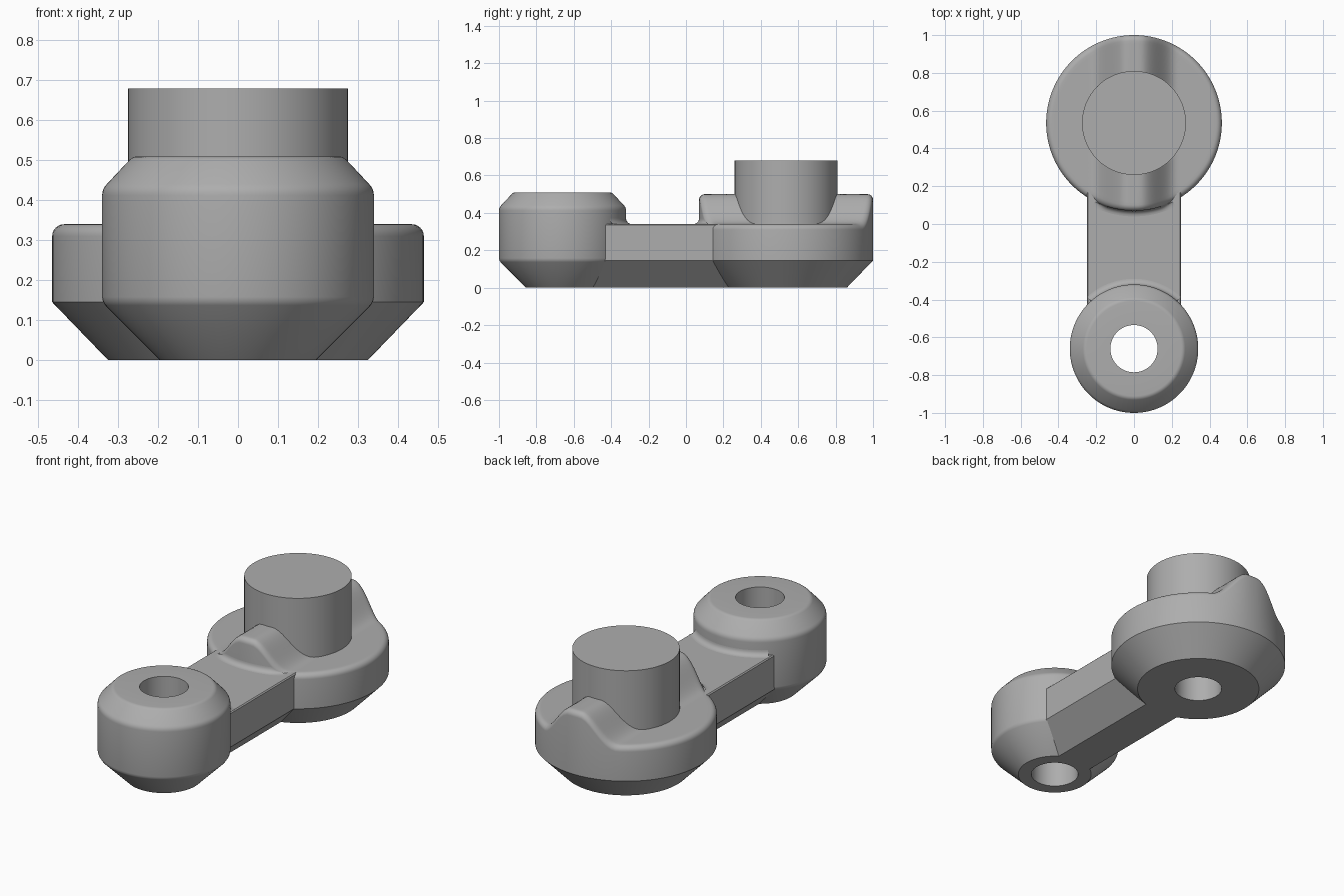
import bpy, bmesh, math

if "Cube" in bpy.data.objects:
    bpy.data.objects.remove(bpy.data.objects["Cube"])

SEG = 128
FLAT = 0.34                      # height of the arm and the low part of the disc
DISC_Y, BOSS_Y = 0.535, -0.66    # centres of the two ends

grey = bpy.data.materials.new("grey")
grey.diffuse_color = (0.42, 0.42, 0.42, 1)
grey.use_nodes = True
grey.node_tree.nodes["Principled BSDF"].inputs["Base Color"].default_value = grey.diffuse_color


def finish(bm, name, angle=30, recalc=True):
    if recalc:
        bmesh.ops.recalc_face_normals(bm, faces=bm.faces)
    me = bpy.data.meshes.new(name)
    bm.to_mesh(me)
    bm.free()
    me.materials.append(grey)
    for p in me.polygons:
        p.use_smooth = True
    me.set_sharp_from_angle(angle=math.radians(angle))
    ob = bpy.data.objects.new(name, me)
    bpy.context.collection.objects.link(ob)
    return ob


def ridge(x):
    """Extra height of the wave that runs along y over the disc."""
    t = min(max((abs(x) - 0.03) / 0.20, 0), 1)
    return 0.16 * (1 + math.cos(math.pi * t)) / 2


def revolve(name, profile, cy, start=0, sweep=math.tau, lift=None, closed=False):
    """Turn (radius, z) points around a vertical axis; lift(i, x) raises z."""
    bm = bmesh.new()
    full = sweep >= math.tau
    n = SEG if full else 40
    cols = []
    for k in range(n if full else n + 1):
        a = start + sweep * k / n
        col = []
        for i, (r, z) in enumerate(profile):
            x = r * math.cos(a)
            col.append(bm.verts.new((x, cy + r * math.sin(a),
                                     z + (lift(i, x) if lift else 0))))
        cols.append(col)
    m = len(profile)
    for k in range(n):
        a, b = cols[k], cols[(k + 1) % len(cols)]
        for i in range(m if closed else m - 1):
            j = (i + 1) % m
            bm.faces.new((a[i], b[i], b[j], a[j]))
    if full and not closed:      # cap both ends where the profile meets the axis
        for i in (0, m - 1):
            bm.faces.new([c[i] for c in cols])
    return finish(bm, name, recalc=full)


def arc(r, z, rad, a0, a1, n=6):
    """Points on a rounded corner, angles in degrees."""
    return [(r + rad * math.cos(math.radians(a0 + (a1 - a0) * i / n)),
             z + rad * math.sin(math.radians(a0 + (a1 - a0) * i / n)))
            for i in range(n + 1)]


# Large disc with blind hole below and a wavy top
base = [(0.125, 0.50), (0.125, 0), (0.325, 0), (0.465, 0.145)]
top = arc(0.435, FLAT - 0.03, 0.03, 0, 90)
top += [(0.435 - 0.165 * i / 10, FLAT) for i in range(1, 11)]
bm_lift = lambda i, x: ridge(x) if i >= len(base) else 0
disc = revolve("large_disc", base + top + [(0.26, 0.33), (0.26, 0.50)],
               DISC_Y, lift=lambda i, x: bm_lift(i, x) if i < len(base + top) else 0,
               closed=True)

# Blind hole ceiling
revolve("blind_hole_ceiling", [(0.125, 0.50), (0.125, 0.52)], DISC_Y)

# Pin
revolve("pin", [(0.275, 0.525), (0.275, 0.68)], DISC_Y)
revolve("pin_wall", [(0.268, 0.30), (0.275, 0.30), (0.275, 0.53), (0.268, 0.53)],
        DISC_Y, closed=True)

# Small boss with a through hole
boss = [(0.125, 0.51), (0.125, 0), (0.195, 0)]
boss += [(0.332, 0.137), (0.338, 0.147), (0.34, 0.158)]
boss += arc(0.30, 0.412, 0.04, 0, 45, 4)
boss += arc(0.25, 0.48, 0.03, 45, 90, 4)
revolve("small_boss", boss, BOSS_Y, closed=True)

# Connecting arm, chamfered underneath
bm = bmesh.new()
half = [(0.108, 0), (0.25, 0.145), (0.25, FLAT - 0.006), (0.244, FLAT)]
section = half + [(-x, z) for x, z in reversed(half)]
ends = [[bm.verts.new((x, y, z)) for x, z in section] for y in (-0.51, 0.25)]
for i in range(len(section)):
    j = (i + 1) % len(section)
    bm.faces.new((ends[0][i], ends[0][j], ends[1][j], ends[1][i]))
for e in ends:
    bm.faces.new(e)
finish(bm, "connecting_arm")

# Fillets where the arm top meets the boss and the ridge
f = 0.03
fillet = arc(f, f, f, 270, 180, 6)       # from the arm top to the wall
w = math.asin(0.248 / 0.37)
revolve("boss_fillet", [(0.34 + r, FLAT + z) for r, z in fillet], BOSS_Y,
        math.pi / 2 - w, 2 * w)
w = math.asin(0.22 / 0.495)
heights = [z for r, z in fillet]
revolve("ridge_fillet", [(0.465 + r, FLAT + 0.0005) for r, z in fillet], DISC_Y,
        -math.pi / 2 - w, 2 * w,
        lift=lambda i, x: heights[i] * min(1, ridge(x) / 0.06))
